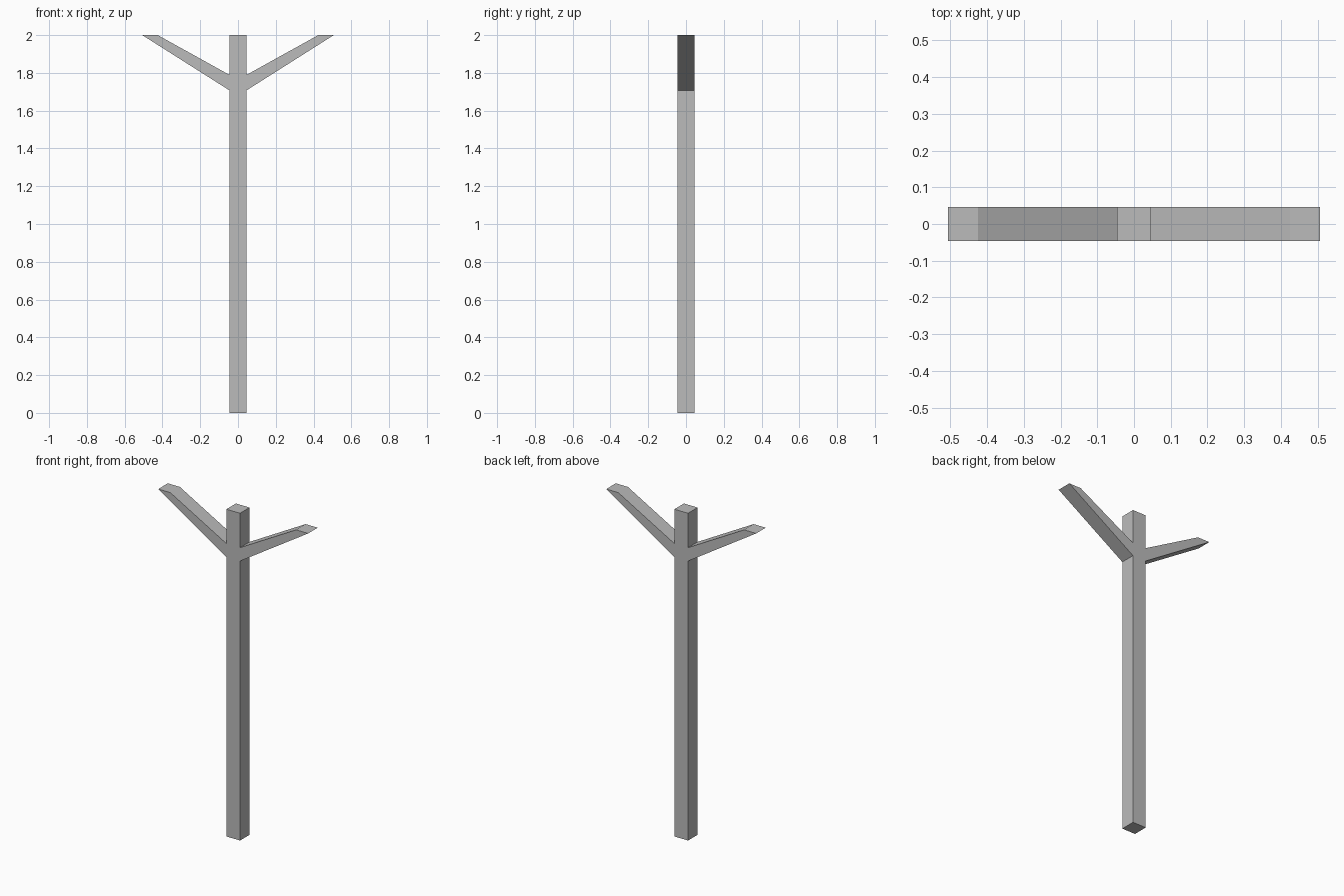
import bpy
import bmesh

if "Cube" in bpy.data.objects:
    bpy.data.objects.remove(bpy.data.objects["Cube"])

H = 0.046      # half thickness of post and arms
TOP = 2.0

grey = bpy.data.materials.new("plain_grey")
grey.diffuse_color = (0.5, 0.5, 0.5, 1.0)
grey.use_nodes = True
grey.node_tree.nodes["Principled BSDF"].inputs["Base Color"].default_value = grey.diffuse_color


def extrude_outline(name, outline):
    """Closed x/z outline extruded through the depth of the post."""
    bm = bmesh.new()
    face = bm.faces.new([bm.verts.new((x, -H, z)) for x, z in outline])
    ext = bmesh.ops.extrude_face_region(bm, geom=[face])
    moved = [v for v in ext["geom"] if isinstance(v, bmesh.types.BMVert)]
    bmesh.ops.translate(bm, verts=moved, vec=(0, 2 * H, 0))
    bmesh.ops.recalc_face_normals(bm, faces=bm.faces)
    mesh = bpy.data.meshes.new(name)
    bm.to_mesh(mesh)
    bm.free()
    mesh.materials.append(grey)
    obj = bpy.data.objects.new(name, mesh)
    bpy.context.collection.objects.link(obj)
    return obj


# One continuous outline: post with a tapering-free arm cut level on each side
half = [(H, 0), (H, 1.708), (0.507, TOP), (0.425, TOP), (H, 1.79), (H, TOP)]
outline = half + [(-x, z) for x, z in reversed(half)]
extrude_outline("forked_post", outline)
